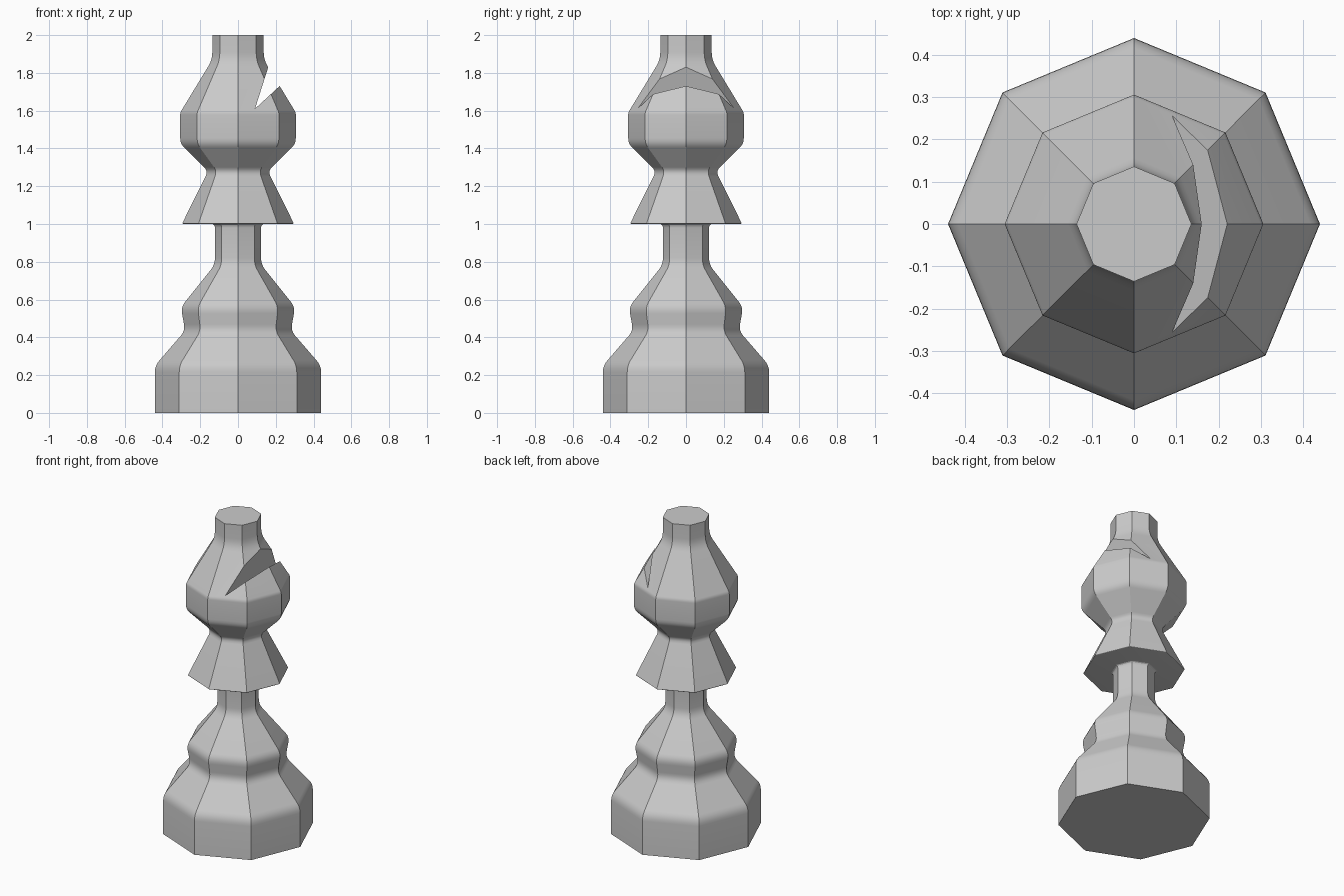
import bpy, bmesh, math
from mathutils import Vector

if "Cube" in bpy.data.objects:
    bpy.data.objects.remove(bpy.data.objects["Cube"])

SIDES = 8

def rounded(profile, steps=4):
    """Round profile corners: each entry is (radius, height, setback)."""
    out = []
    for i, (r, z, s) in enumerate(profile):
        p = Vector((r, z))
        if s == 0:
            out.append(p)
            continue
        a = p + (Vector(profile[i - 1][:2]) - p).normalized() * s
        b = p + (Vector(profile[i + 1][:2]) - p).normalized() * s
        for k in range(steps + 1):
            t = k / steps
            out.append(a * (1 - t) ** 2 + p * 2 * t * (1 - t) + b * t * t)
    return out

def make_object(name, bm):
    bmesh.ops.recalc_face_normals(bm, faces=bm.faces)
    mesh = bpy.data.meshes.new(name)
    bm.to_mesh(mesh)
    bm.free()
    obj = bpy.data.objects.new(name, mesh)
    bpy.context.collection.objects.link(obj)
    return obj

def lathe(name, points):
    bm = bmesh.new()
    rings = []
    for r, z in points:
        rings.append([bm.verts.new((r * math.cos(math.tau * k / SIDES),
                                    r * math.sin(math.tau * k / SIDES), z))
                      for k in range(SIDES)])
    for lo, hi in zip(rings, rings[1:]):
        for k in range(SIDES):
            n = (k + 1) % SIDES
            bm.faces.new((lo[k], lo[n], hi[n], hi[k]))
    bm.faces.new(rings[0][::-1])
    bm.faces.new(rings[-1])
    return make_object(name, bm)

# Eight-sided turned body: base, stem, collar and head
profile = [
    (0.44, 0.0, 0), (0.44, 0.25, 0.035), (0.28, 0.435, 0.035),
    (0.302, 0.56, 0.035), (0.122, 0.785, 0.035), (0.122, 1.0, 0.02),
    (0.297, 1.0, 0.01), (0.158, 1.28, 0.03), (0.306, 1.425, 0.03),
    (0.306, 1.59, 0.012), (0.136, 1.87, 0.04), (0.136, 2.0, 0),
]
body = lathe("bishop_body", rounded(profile))

# Wedge that cuts the slot in the head
apex, upper, lower = Vector((0.09, 1.61)), Vector((0.16, 1.83)), Vector((0.22, 1.73))
tri = [apex, apex + (lower - apex) * 2, apex + (upper - apex) * 2]
bm = bmesh.new()
ends = [[bm.verts.new((p.x, y, p.y)) for p in tri] for y in (-0.5, 0.5)]
for e in ends:
    bm.faces.new(e)
for k in range(3):
    n = (k + 1) % 3
    bm.faces.new((ends[0][k], ends[0][n], ends[1][n], ends[1][k]))
cutter = make_object("slot_cutter", bm)

# Cut the slot, then keep the eight corners sharp and the roundings smooth
cut = body.modifiers.new("slot", 'BOOLEAN')
cut.operation = 'DIFFERENCE'
cut.solver = 'EXACT'
cut.object = cutter
bpy.ops.object.select_all(action='DESELECT')
body.select_set(True)
bpy.context.view_layer.objects.active = body
bpy.ops.object.modifier_apply(modifier=cut.name)
bpy.data.objects.remove(cutter)
bpy.ops.object.shade_smooth_by_angle(angle=math.radians(24))
